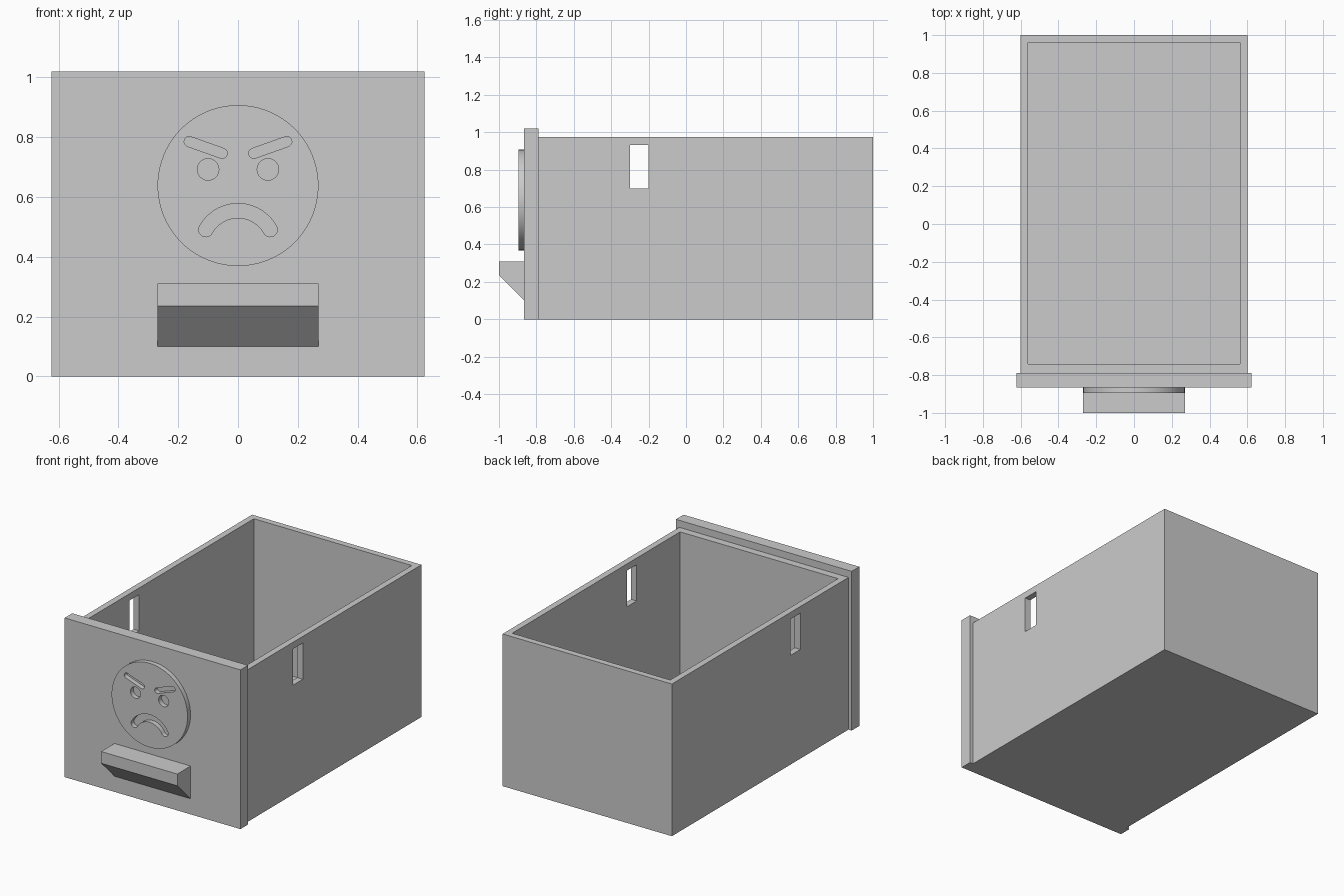
import bpy
import bmesh
from math import sin, cos, pi, radians, atan2
from mathutils import Vector

cube = bpy.data.objects.get("Cube")
if cube:
    bpy.data.objects.remove(cube, do_unlink=True)

GREY = (0.6, 0.6, 0.6, 1)
grey = bpy.data.materials.new("plain grey")
grey.use_nodes = True
grey.diffuse_color = GREY
grey.node_tree.nodes["Principled BSDF"].inputs["Base Color"].default_value = GREY


def add_object(name, data):
    obj = bpy.data.objects.new(name, data)
    bpy.context.collection.objects.link(obj)
    data.materials.append(grey)
    return obj


def block(name, low, high):
    """Box between two opposite corners."""
    low, high = Vector(low), Vector(high)
    bm = bmesh.new()
    bmesh.ops.create_cube(bm, size=1)
    bmesh.ops.scale(bm, vec=high - low, verts=bm.verts)
    bmesh.ops.translate(bm, vec=(low + high) / 2, verts=bm.verts)
    mesh = bpy.data.meshes.new(name)
    bm.to_mesh(mesh)
    bm.free()
    return add_object(name, mesh)


def cut(obj, cutter):
    """Subtract the cutter, then discard it."""
    mod = obj.modifiers.new("cut", "BOOLEAN")
    mod.operation, mod.solver, mod.object = "DIFFERENCE", "EXACT", cutter
    bpy.context.view_layer.update()
    graph = bpy.context.evaluated_depsgraph_get()
    mesh = bpy.data.meshes.new_from_object(obj.evaluated_get(graph))
    obj.modifiers.clear()
    obj.data = mesh
    bpy.data.objects.remove(cutter, do_unlink=True)


def arc(cx, cz, r, start, end, steps):
    """Points on an arc, angles in radians."""
    angles = [start + (end - start) * i / steps for i in range(steps + 1)]
    return [(cx + r * cos(a), cz + r * sin(a)) for a in angles]


def circle(cx, cz, r, steps):
    return arc(cx, cz, r, 0, 2 * pi, steps)[:-1]


def capsule(a, b, r):
    """Straight slot with round ends."""
    t = atan2(b[1] - a[1], b[0] - a[0])
    return (arc(*b, r, t - pi / 2, t + pi / 2, 12)
            + arc(*a, r, t + pi / 2, t + 3 * pi / 2, 12))


def bent_slot(cx, cz, r, half, spread):
    """Arched slot with round ends, opening downwards."""
    a0, a1 = pi / 2 - spread, pi / 2 + spread
    left = (cx + r * cos(a1), cz + r * sin(a1))
    right = (cx + r * cos(a0), cz + r * sin(a0))
    return (arc(cx, cz, r + half, a0, a1, 28)
            + arc(*left, half, a1, a1 + pi, 10)[1:]
            + arc(cx, cz, r - half, a1, a0, 28)[1:]
            + arc(*right, half, a0 + pi, a0 + 2 * pi, 10)[1:-1])


# Open tray with a slot through both side walls
tray = block("drawer_box", (-0.6, -0.788, 0), (0.6, 1, 0.975))
cut(tray, block("cavity", (-0.56, -0.74, 0.04), (0.56, 0.96, 1.2)))
cut(tray, block("side_slots", (-0.8, -0.3, 0.70), (0.8, -0.2, 0.932)))

# Front panel
block("front_panel", (-0.623, -0.865, 0), (0.623, -0.788, 1.02))

# Handle with a sloping underside: the lower front edge is raised
handle = block("handle", (-0.27, -1, 0.10), (0.27, -0.865, 0.31))
for v in handle.data.vertices:
    if v.co.y < -0.9 and v.co.z < 0.2:
        v.co.z = 0.235

# Frowning face disc with the features pierced through it
outlines = [circle(0, 0.638, 0.269, 96), bent_slot(0, 0.431, 0.123, 0.024, radians(61))]
for side in (-1, 1):
    outlines.append(circle(side * 0.1, 0.692, 0.036, 32))
    outlines.append(capsule((side * 0.163, 0.785), (side * 0.053, 0.746), 0.017))

curve = bpy.data.curves.new("face_outline", "CURVE")
curve.dimensions = "2D"
curve.fill_mode = "BOTH"
curve.extrude = 0.015
for points in outlines:
    spline = curve.splines.new("POLY")
    spline.points.add(len(points) - 1)
    for p, (x, z) in zip(spline.points, points):
        p.co = (x, z, 0, 1)
    spline.use_cyclic_u = True
helper = add_object("face_outline", curve)
bpy.context.view_layer.update()
graph = bpy.context.evaluated_depsgraph_get()
mesh = bpy.data.meshes.new_from_object(helper.evaluated_get(graph))
bpy.data.objects.remove(helper, do_unlink=True)
bm = bmesh.new()
bm.from_mesh(mesh)
bmesh.ops.remove_doubles(bm, verts=bm.verts, dist=0.0001)
bmesh.ops.recalc_face_normals(bm, faces=bm.faces)
bm.to_mesh(mesh)
bm.free()
mesh.materials.clear()
disc = add_object("face_disc", mesh)
disc.location.y = -0.88
disc.rotation_euler.x = pi / 2
bpy.context.view_layer.objects.active = disc
disc.select_set(True)
bpy.ops.object.shade_smooth_by_angle(angle=radians(30))
